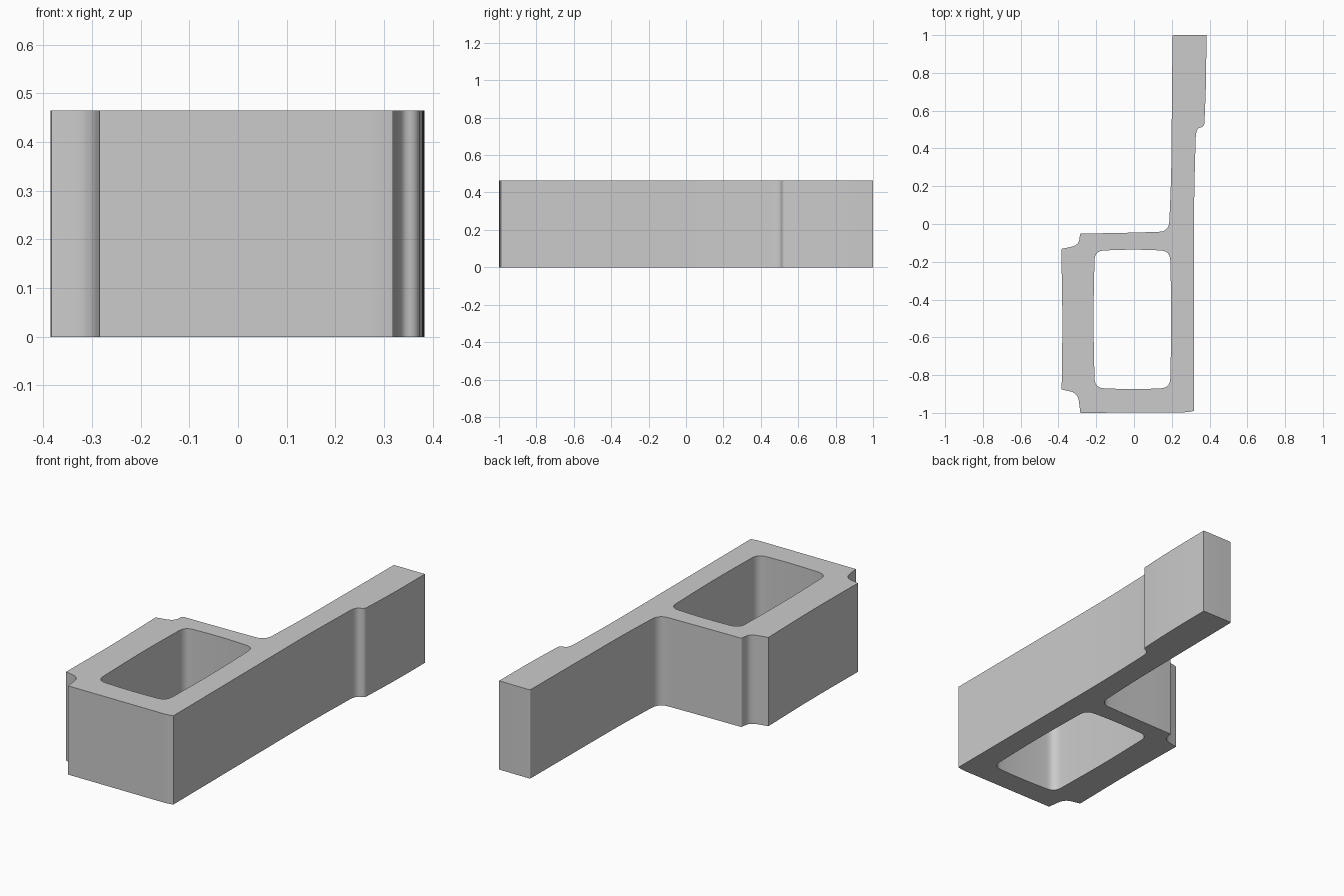
import bpy, bmesh, math
from mathutils import Vector

if "Cube" in bpy.data.objects:
    bpy.data.objects.remove(bpy.data.objects["Cube"])

HEIGHT = 0.465


def rounded(points, steps=6):
    """Turn (x, y, radius) corners into a closed path with softened corners."""
    path = []
    n = len(points)
    for i, (x, y, r) in enumerate(points):
        p = Vector((x, y))
        if r == 0:
            path.append(p)
            continue
        a = Vector(points[i - 1][:2]) - p
        b = Vector(points[(i + 1) % n][:2]) - p
        start = p + a.normalized() * min(r, a.length * 0.48)
        end = p + b.normalized() * min(r, b.length * 0.48)
        for k in range(steps + 1):
            t = k / steps
            path.append(start * (1 - t) ** 2 + p * 2 * t * (1 - t) + end * t * t)
    return path


# Outer edge: tall arm with a stepped end, box with notched left corners
outline = [
    (0.204, 1.0, 0.008), (0.383, 1.0, 0), (0.382, 0.75, 0.15),
    (0.372, 0.515, 0.02), (0.328, 0.505, 0.05), (0.318, 0.15, 0.15),
    (0.318, -0.99, 0), (0.28, -0.997, 0.03), (-0.284, -1.0, 0),
    (-0.297, -0.895, 0.045), (-0.383, -0.876, 0), (-0.378, -0.5, 0.2),
    (-0.385, -0.132, 0), (-0.294, -0.113, 0.04), (-0.285, -0.051, 0.006),
    (-0.05, -0.047, 0.1), (0.185, -0.04, 0.055), (0.197, 0.25, 0.1),
]

# Window through the box, with slightly bowed sides
window = [
    (-0.208, -0.142, 0.05), (0.0, -0.134, 0.12), (0.191, -0.142, 0.05),
    (0.199, -0.5, 0.2), (0.191, -0.868, 0.05), (0.0, -0.876, 0.12),
    (-0.208, -0.868, 0.05), (-0.216, -0.5, 0.2),
]

# Filled profile extruded upward
curve = bpy.data.curves.new("profile", "CURVE")
curve.dimensions = "2D"
curve.fill_mode = "BOTH"
curve.extrude = HEIGHT / 2
for corners in (outline, window):
    path = rounded(corners)
    spline = curve.splines.new("POLY")
    spline.points.add(len(path) - 1)
    for point, co in zip(spline.points, path):
        point.co = (co.x, co.y, 0, 1)
    spline.use_cyclic_u = True

helper = bpy.data.objects.new("profile_helper", curve)
bpy.context.collection.objects.link(helper)
depsgraph = bpy.context.evaluated_depsgraph_get()
mesh = bpy.data.meshes.new_from_object(helper.evaluated_get(depsgraph))
bpy.data.objects.remove(helper)

# Weld caps to walls and stand the block on the floor
bm = bmesh.new()
bm.from_mesh(mesh)
bmesh.ops.remove_doubles(bm, verts=bm.verts, dist=1e-5)
bmesh.ops.recalc_face_normals(bm, faces=bm.faces)
bmesh.ops.translate(bm, verts=bm.verts, vec=(0, 0, HEIGHT / 2))
bm.to_mesh(mesh)
bm.free()

block = bpy.data.objects.new("windowed_block_with_arm", mesh)
bpy.context.collection.objects.link(block)
bpy.context.view_layer.objects.active = block
block.select_set(True)
bpy.ops.object.shade_smooth_by_angle(angle=math.radians(30))
